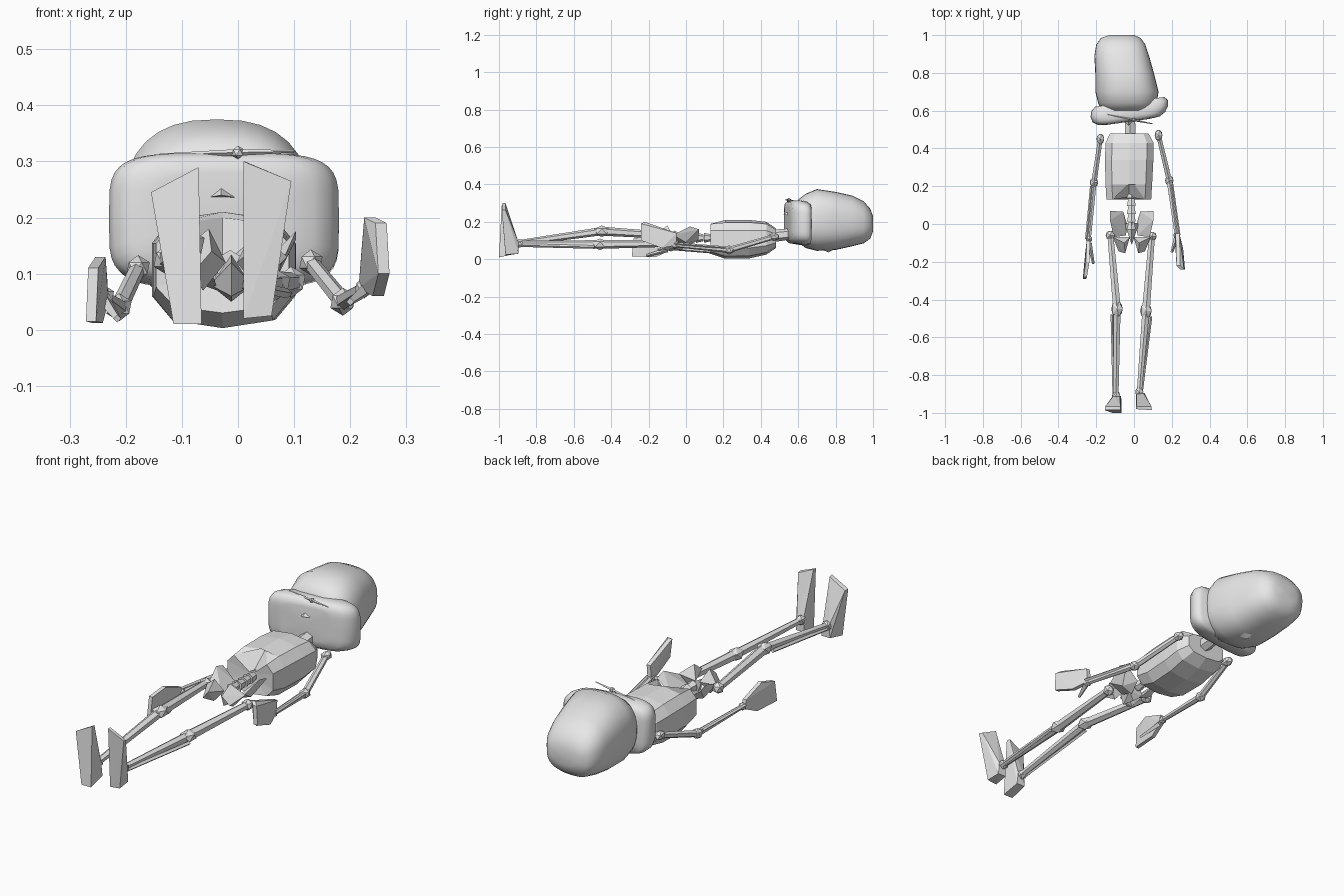
import bpy, bmesh, math
from mathutils import Vector

cube = bpy.data.objects.get("Cube")
if cube:
    bpy.data.objects.remove(cube)

bone_mat = bpy.data.materials.new("bone_grey")
bone_mat.use_nodes = True
GREY = (0.8, 0.8, 0.8, 1)
bone_mat.diffuse_color = GREY
bone_mat.node_tree.nodes["Principled BSDF"].inputs["Base Color"].default_value = GREY


def finish(name, bm, smooth=False):
    bmesh.ops.recalc_face_normals(bm, faces=bm.faces)
    mesh = bpy.data.meshes.new(name)
    bm.to_mesh(mesh)
    bm.free()
    mesh.materials.append(bone_mat)
    for p in mesh.polygons:
        p.use_smooth = smooth
    ob = bpy.data.objects.new(name, mesh)
    bpy.context.collection.objects.link(ob)
    return ob


def hull(name, points):
    """Faceted solid around a few points."""
    bm = bmesh.new()
    for p in points:
        bm.verts.new(p)
    out = bmesh.ops.convex_hull(bm, input=bm.verts)
    loose = [v for v in bm.verts if not v.link_faces]
    bmesh.ops.delete(bm, geom=loose, context='VERTS')
    return finish(name, bm)


def loft(name, stations, sides, power, tilt=0.0, smooth=False, notch=0.0):
    """Rounded sections along y: (y, x min, x max, z min, z max)."""
    bm = bmesh.new()
    rings = []
    for i, (y, x0, x1, z0, z1) in enumerate(stations):
        ring = []
        for k in range(sides):
            a = math.tau * k / sides + math.pi / 2
            c, s = math.cos(a), math.sin(a)
            x = (x0 + x1) / 2 + (x1 - x0) / 2 * math.copysign(abs(c) ** (2 / power), c)
            z = (z0 + z1) / 2 + (z1 - z0) / 2 * math.copysign(abs(s) ** (2 / power), s)
            dent = notch if i == 0 and k == 0 else 0
            ring.append(bm.verts.new((x, y + tilt * x + dent, z)))
        rings.append(ring)
    for r, q in zip(rings, rings[1:]):
        for k in range(sides):
            n = (k + 1) % sides
            bm.faces.new((r[k], r[n], q[n], q[k]))
    for ring in (rings[0], rings[-1]):
        mid = sum((v.co for v in ring), Vector()) / sides
        center = bm.verts.new(mid)
        for k in range(sides):
            bm.faces.new((ring[k], ring[(k + 1) % sides], center))
    return finish(name, bm, smooth)


def bone(name, a, b, r0, r1, sides=6):
    """Tapered shaft between two points."""
    a, b = Vector(a), Vector(b)
    bm = bmesh.new()
    bmesh.ops.create_cone(bm, cap_ends=True, segments=sides, radius1=r0,
                          radius2=r1, depth=(b - a).length)
    rot = (b - a).to_track_quat('Z', 'Y')
    for v in bm.verts:
        v.co = rot @ v.co + (a + b) / 2
    return finish(name, bm)


def joint(name, at, r, stretch=(1, 1, 1)):
    bm = bmesh.new()
    bmesh.ops.create_icosphere(bm, subdivisions=1, radius=r)
    for v in bm.verts:
        v.co = Vector(at) + Vector([c * s for c, s in zip(v.co, stretch)])
    return finish(name, bm)


# Skull and the wide jaw band in front of it
loft("skull", [(.60, -.17, .10, .09, .32), (.64, -.19, .12, .06, .35),
               (.70, -.205, .13, .045, .375), (.80, -.205, .105, .05, .36),
               (.89, -.21, .08, .07, .34), (.95, -.20, .06, .085, .31),
               (.985, -.175, .035, .11, .27), (1.0, -.13, .0, .15, .23)],
     32, 2.5, smooth=True)
loft("jaw_band", [(.545, -.14, .08, .13, .28), (.55, -.19, .135, .10, .305),
                  (.57, -.22, .165, .085, .315), (.60, -.23, .18, .08, .315),
                  (.63, -.225, .18, .075, .31), (.65, -.205, .16, .08, .30)],
     40, 4.5, tilt=.14, smooth=True)
joint("skull_base_patch", (-.03, .76, .065), .04, (1, 1, .7))
hull("nose", [(-.06, .55, .235), (0, .55, .235), (-.03, .55, .257), (-.03, .52, .24)])
for name, end in (("left_brow_sliver", (.10, .53, .318)), ("right_brow_sliver", (-.14, .58, .312))):
    bone(name, (0, .55, .316), end, .006, .002, 4)
joint("brow_knot", (0, .55, .316), .012)

# Neck, ribcage with an open front notch, and lower spine
bone("neck", (-.02, .42, .12), (-.02, .60, .14), .035, .028)
loft("ribcage", [(.13, -.15, .095, .03, .20), (.21, -.155, .10, .003, .21),
                 (.34, -.158, .107, .005, .21), (.43, -.155, .108, .025, .20),
                 (.48, -.13, .08, .06, .165)], 10, 3, notch=.12)
for i in range(5):
    y = -.03 + i * .042
    bone("vertebra_%d" % (i + 1), (-.014, y, .115), (-.014, y + .04, .115), .027, .018)

# Pelvis, mirrored about its own midline
MID = -.012
for side, s in (("left", 1), ("right", -1)):
    wing = [(.025, .0, .07), (.045, .065, .10), (.115, .07, .16), (.115, .02, .175),
            (.095, -.07, .13), (.03, -.06, .09), (.08, .0, .09)]
    ring = [(.01, -.07, .12), (.035, -.155, .14), (.07, -.145, .10),
            (.10, -.07, .13), (.04, -.10, .18), (.05, -.09, .07)]
    hull(side + "_hip_wing", [(MID + s * x, y, z) for x, y, z in wing])
    hull(side + "_seat_bone", [(MID + s * x, y, z) for x, y, z in ring])
hull("sacrum", [(-.05, .0, .08), (.026, .0, .08), (-.012, -.09, .06),
                (-.012, -.11, .12), (-.012, .01, .14), (-.012, -.02, .05)])

# Legs: hip, knee, ankle
legs = {"left": ((.095, -.065, .085), (.063, -.46, .08), (.028, -.89, .085)),
        "right": ((-.125, -.06, .125), (-.09, -.45, .15), (-.095, -.91, .085))}
for side, (hip, knee, ankle) in legs.items():
    out = .025 if side == "left" else -.025
    joint(side + "_hip_ball", hip, .028)
    bone(side + "_thigh_bone", hip, knee, .018, .024)
    joint(side + "_knee", knee, .034, (1, 1.4, .9))
    bone(side + "_shin_bone", knee, ankle, .022, .015)
    calf = Vector(knee) + Vector((out, -.03, -.015))
    bone(side + "_calf_bone", calf, Vector(ankle) + Vector((out * .4, 0, -.01)), .009, .009, 4)
    joint(side + "_ankle", ankle, .024, (1, 1.3, 1))

# Feet: upright wedges, soles facing forward
hull("left_foot", [(.01, -.98, .30), (.095, -.985, .265), (.06, -.965, .025), (.01, -.965, .02),
                   (.012, -.965, .30), (.092, -.965, .262), (.055, -.895, .03), (.012, -.895, .03),
                   (.05, -.895, .09), (.015, -.895, .09)])
hull("right_foot", [(-.155, -.985, .245), (-.07, -.985, .29), (-.065, -1.0, .01), (-.115, -1.0, .01),
                    (-.152, -.965, .243), (-.072, -.965, .288), (-.068, -.91, .03),
                    (-.112, -.91, .03), (-.075, -.91, .09), (-.108, -.91, .09)])

# Arms: shoulder, elbow, wrist
arms = {"left": ((.13, .47, .12), (.187, .23, .05), (.225, -.06, .075)),
        "right": ((-.178, .45, .11), (-.212, .22, .04), (-.238, -.08, .06))}
for side, (shoulder, elbow, wrist) in arms.items():
    out = .014 if side == "left" else -.014
    joint(side + "_shoulder", shoulder, .023, (1, 1.4, 1))
    bone(side + "_upper_arm", shoulder, elbow, .014, .016)
    joint(side + "_elbow", elbow, .025, (1, 1.2, 1))
    bone(side + "_forearm", elbow, wrist, .016, .011)
    start = Vector(elbow) + Vector((out, -.02, .012))
    bone(side + "_forearm_strut", start, Vector(wrist) + Vector((out, 0, .01)), .007, .007, 4)
    joint(side + "_wrist", wrist, .019)

# Hands: thin faceted paddles with a thumb
def hand(side, outline, thumb, thick):
    near = [(x - thick / 2, y, z) for x, y, z in outline]
    far = [(x + thick / 2, y, z) for x, y, z in outline]
    hull(side + "_hand", near + far)
    bone(side + "_thumb", thumb[0], thumb[1], .013, .007, 4)


hand("left", [(.225, -.05, .075), (.23, -.05, .14), (.235, -.22, .20),
              (.255, -.24, .19), (.26, -.24, .10), (.25, -.13, .06)],
     ((.225, -.07, .07), (.20, -.15, .05)), .02)
hand("right", [(-.24, -.08, .05), (-.242, -.09, .09), (-.245, -.20, .13),
               (-.258, -.28, .11), (-.262, -.29, .015), (-.25, -.16, .012)],
     ((-.237, -.10, .05), (-.215, -.21, .02)), .018)
